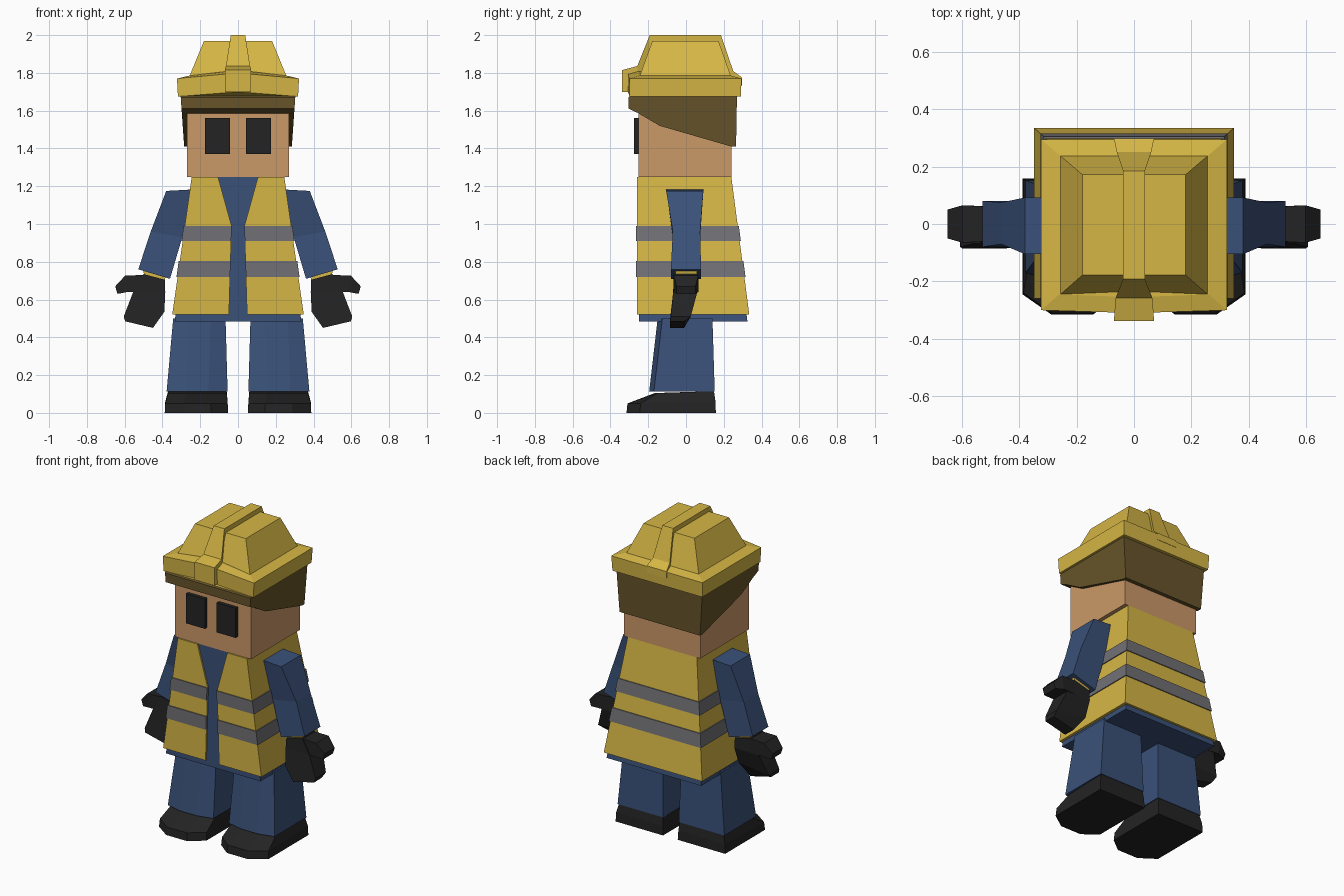
import bpy, bmesh

if "Cube" in bpy.data.objects:
    bpy.data.objects.remove(bpy.data.objects["Cube"])


def material(name, rgb):
    m = bpy.data.materials.new(name)
    m.use_nodes = True
    m.diffuse_color = (*rgb, 1)
    bsdf = m.node_tree.nodes["Principled BSDF"]
    bsdf.inputs["Base Color"].default_value = (*rgb, 1)
    bsdf.inputs["Roughness"].default_value = 0.8
    return m


YELLOW = material("safety_yellow", (0.67, 0.47, 0.06))
SKIN = material("skin", (0.60, 0.32, 0.14))
HAIR = material("brown_hair", (0.135, 0.088, 0.023))
BLUE = material("work_blue", (0.042, 0.082, 0.19))
BLACK = material("black", (0.017, 0.017, 0.017))
GREY = material("reflective_grey", (0.165, 0.165, 0.18))


def loft(name, rings, mat, mirror=1):
    """Closed solid skinned through matching rings of points."""
    bm = bmesh.new()
    rows = [[bm.verts.new((x * mirror, y, z)) for x, y, z in r] for r in rings]
    n = len(rows[0])
    for a, b in zip(rows, rows[1:]):
        for i in range(n):
            j = (i + 1) % n
            bm.faces.new((a[i], a[j], b[j], b[i]))
    bm.faces.new(rows[0][::-1])
    bm.faces.new(rows[-1])
    bmesh.ops.recalc_face_normals(bm, faces=bm.faces)
    mesh = bpy.data.meshes.new(name)
    bm.to_mesh(mesh)
    bm.free()
    mesh.materials.append(mat)
    ob = bpy.data.objects.new(name, mesh)
    bpy.context.collection.objects.link(ob)
    return ob


def rect(x0, x1, y0, y1, z, z_outer=None):
    """Rectangle ring, optionally tilted so the x1 side sits at z_outer."""
    zo = z if z_outer is None else z_outer
    return [(x0, y0, z), (x1, y0, zo), (x1, y1, zo), (x0, y1, z)]


def lerp(a, b, t):
    return a + (b - a) * t


# Shirt core and head
loft("shirt", [rect(-0.335, 0.335, -0.25, 0.325, 0.485),
               rect(-0.237, 0.237, -0.25, 0.232, 1.25)], BLUE)
loft("head", [rect(-0.27, 0.27, -0.252, 0.24, 1.25),
              rect(-0.27, 0.27, -0.252, 0.24, 1.69)], SKIN)


# Vest: open-fronted horizontal bands, alternating fabric and reflective tape
def vest_ring(z, off):
    t = (z - 0.52) / 0.73
    w = lerp(0.348, 0.245, t) + off
    back = lerp(0.335, 0.24, t) + off
    front = -0.26 - off
    gap = lerp(0.048, 0.034, (z - 0.52) / 0.47) if z < 0.99 else lerp(0.034, 0.106, (z - 0.99) / 0.26)
    d = 0.018 + off
    outer = [(gap, front), (w, front), (w, back), (-w, back), (-w, front), (-gap, front)]
    inner = [(-gap, front + d), (d - w, front + d), (d - w, back - d),
             (w - d, back - d), (w - d, front + d), (gap, front + d)]
    return [(x, y, z) for x, y in outer + inner]


def vest_band(name, z0, z1, mat, off):
    ob = loft(name, [vest_ring(z0, off), vest_ring(z1, off)], mat)
    # The U-shaped caps are concave, so triangulate them
    bm = bmesh.new()
    bm.from_mesh(ob.data)
    bmesh.ops.triangulate(bm, faces=[f for f in bm.faces if len(f.verts) > 4])
    bm.to_mesh(ob.data)
    bm.free()


levels = [0.52, 0.72, 0.805, 0.91, 0.99, 1.25]
names = ["vest_hem", "lower_tape", "vest_middle", "upper_tape", "vest_chest"]
for i, n in enumerate(names):
    tape = i % 2 == 1
    vest_band(n, levels[i], levels[i + 1], GREY if tape else YELLOW, 0.006 if tape else 0)

# Hair: side profile swept across the head, narrowing downward
profile = [(0.27, 1.69), (0.265, 1.41), (0.24, 1.41), (-0.14, 1.52),
           (-0.25, 1.585), (-0.305, 1.612), (-0.305, 1.67), (-0.29, 1.69)]
loft("hair", [[(s * (0.285 + (z - 1.41) * 0.07), y, z) for y, z in profile]
              for s in (-1, 1)], HAIR)


# Helmet brim with a raised front centre, then the dome and the ridge
def brim_ring(w, front, back, z, rise):
    return [(-w, front, z), (0, front - 0.01, z + rise), (w, front, z),
            (w, back, z), (0, back, z), (-w, back, z)]


loft("helmet_brim", [brim_ring(0.318, -0.298, 0.29, 1.675, 0.025),
                     brim_ring(0.323, -0.30, 0.294, 1.77, 0.03),
                     brim_ring(0.26, -0.245, 0.24, 1.785, 0.03)], YELLOW)
loft("helmet_dome", [rect(-0.262, 0.262, -0.25, 0.242, 1.77),
                     rect(-0.18, 0.18, -0.178, 0.172, 1.97)], YELLOW)
ridge = [(-0.338, 1.70, 1.815, 0.07), (-0.258, 1.70, 1.836, 0.064),
         (-0.192, 1.80, 2.0, 0.038), (0.185, 1.80, 2.0, 0.038),
         (0.25, 1.75, 1.81, 0.06), (0.297, 1.73, 1.775, 0.07)]
loft("helmet_ridge", [[(-w, y, lo), (w, y, lo), (w, y, hi), (-w, y, hi)]
                      for y, lo, hi, w in ridge], YELLOW)

# Paired parts, drawn on the left side and mirrored
for side, s in (("left", 1), ("right", -1)):
    loft(side + "_eye", [rect(0.042, 0.175, -0.275, -0.25, 1.37),
                         rect(0.042, 0.175, -0.275, -0.25, 1.56)], BLACK, s)

    # Sleeve, cuff and glove
    loft(side + "_sleeve", [rect(0.20, 0.38, -0.105, 0.092, 1.185, 1.175),
                            rect(0.295, 0.462, -0.07, 0.075, 0.93, 0.96),
                            rect(0.36, 0.528, -0.08, 0.08, 0.71, 0.76)], BLUE, s)
    loft(side + "_cuff", [rect(0.388, 0.495, -0.055, 0.058, 0.70, 0.725),
                          rect(0.382, 0.505, -0.055, 0.058, 0.73, 0.765)], YELLOW, s)
    loft(side + "_glove", [rect(0.388, 0.50, -0.065, 0.06, 0.705, 0.735),
                           rect(0.385, 0.555, -0.068, 0.06, 0.64, 0.64),
                           rect(0.39, 0.605, -0.08, 0.025, 0.535, 0.51),
                           rect(0.45, 0.598, -0.085, -0.01, 0.45, 0.485)], BLACK, s)
    thumb = [(0.49, 0.64, 0.73, 0.06), (0.585, 0.64, 0.727, 0.065), (0.638, 0.63, 0.67, 0.05)]
    loft(side + "_thumb", [[(x, -w, lo), (x, w, lo), (x + 0.012, w, hi), (x + 0.012, -w, hi)]
                           for x, lo, hi, w in thumb], BLACK, s)

    # Trouser leg with a slightly pointed front
    def leg_ring(x0, x1, y0, y1, z):
        m = (x0 + x1) / 2
        return [(x0, y0 + 0.025, z), (m - 0.06, y0, z), (m + 0.06, y0, z),
                (x1, y0 + 0.025, z), (x1, y1, z), (x0, y1, z)]

    loft(side + "_leg", [leg_ring(0.055, 0.378, -0.195, 0.152, 0.112),
                         leg_ring(0.066, 0.343, -0.15, 0.14, 0.50)], BLUE, s)

    # Boot with a chamfered toe
    def boot_ring(x0, x1, toe, shoulder, heel, z, z_toe):
        return [(x0, shoulder, z_toe), (x0 + 0.09, toe, z_toe), (x1 - 0.10, toe, z_toe),
                (x1, shoulder, z_toe), (x1, heel, z), (x0, heel, z)]

    loft(side + "_boot", [boot_ring(0.052, 0.388, -0.315, -0.245, 0.158, 0, 0),
                          boot_ring(0.055, 0.385, -0.31, -0.24, 0.156, 0.06, 0.05),
                          boot_ring(0.06, 0.37, -0.165, -0.15, 0.148, 0.115, 0.105)], BLACK, s)
